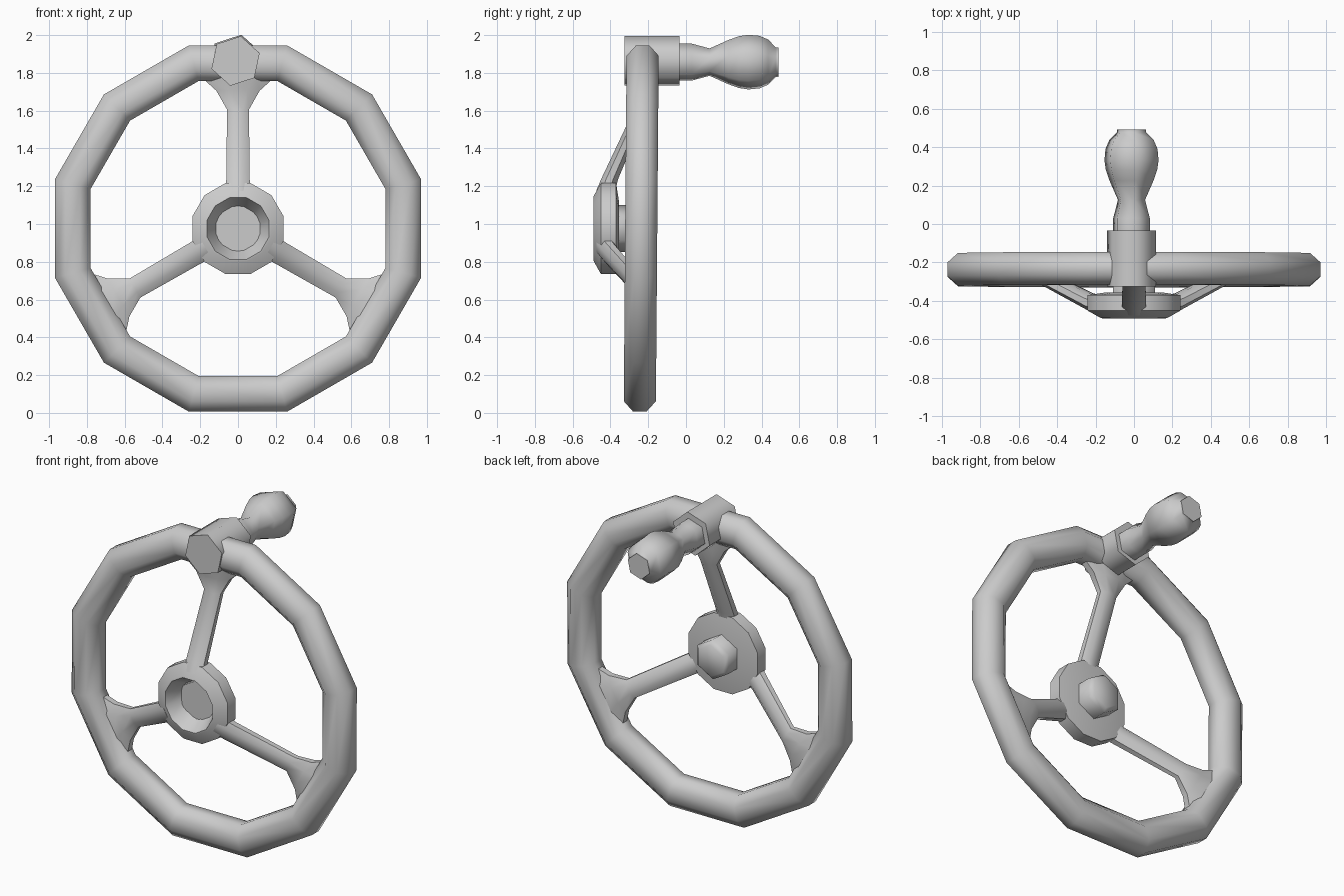
import bpy
import math

if "Cube" in bpy.data.objects:
    bpy.data.objects.remove(bpy.data.objects["Cube"])

CZ = 0.976  # wheel centre height


def make(name, verts, faces, angle):
    me = bpy.data.meshes.new(name)
    me.from_pydata(verts, [], faces)
    me.validate()
    ob = bpy.data.objects.new(name, me)
    bpy.context.collection.objects.link(ob)
    bpy.ops.object.select_all(action='DESELECT')
    ob.select_set(True)
    bpy.context.view_layer.objects.active = ob
    bpy.ops.object.mode_set(mode='EDIT')
    bpy.ops.mesh.select_all(action='SELECT')
    bpy.ops.mesh.normals_make_consistent(inside=False)
    bpy.ops.object.mode_set(mode='OBJECT')
    bpy.ops.object.shade_smooth_by_angle(angle=math.radians(angle))
    return ob


def loft(name, rings, angle, closed=False):
    """Skin a list of equal-sized rings, capped or closed into a loop."""
    n, m = len(rings[0]), len(rings)
    verts = [p for r in rings for p in r]
    faces = []
    for i in range(m if closed else m - 1):
        a, b = i * n, (i + 1) % m * n
        faces += [(a + j, a + (j + 1) % n, b + (j + 1) % n, b + j) for j in range(n)]
    if not closed:
        faces += [tuple(range(n)), tuple(range((m - 1) * n, m * n))]
    return make(name, verts, faces, angle)


def lathe(name, profile, sides, phase, cx, cz, angle):
    """Turn (radius, y) points around the y axis."""
    rings = []
    for r, y in profile:
        rings.append([(cx + r * math.cos(math.radians(phase) + k * math.tau / sides), y,
                       cz + r * math.sin(math.radians(phase) + k * math.tau / sides))
                      for k in range(sides)])
    return loft(name, rings, angle)


# Twelve-sided rim with an eight-sided tube, leaning very slightly
rings = []
for k in range(12):
    a = math.radians(15 + 30 * k)
    ring = []
    for j in range(8):
        t = math.radians(22.5 + 45 * j)
        r = 0.906 + 0.106 * math.cos(t)
        z = r * math.sin(a)
        ring.append((r * math.cos(a), -0.237 + 0.092 * math.sin(t) + 0.008 * z, CZ + z))
    rings.append(ring)
loft("rim", rings, 55, closed=True)

# Hub with a concave front, and the six-sided boss behind it
lathe("hub", [(0.12, -0.40), (0.17, -0.49), (0.18, -0.488), (0.25, -0.45),
              (0.25, -0.37), (0.15, -0.355)], 12, 15, 0, CZ, 50)
lathe("hub_boss", [(0.125, -0.405), (0.125, -0.27), (0.10, -0.245)], 6, 90, 0, CZ, 65)

# Three dished spokes flaring into the rim: radius, half width, front y, back y
SECTIONS = [(0.20, 0.065, -0.475, -0.375), (0.26, 0.062, -0.45, -0.36),
            (0.63, 0.058, -0.275, -0.205), (0.73, 0.115, -0.28, -0.19),
            (0.82, 0.215, -0.285, -0.185)]
OCT = [(1, -.42), (1, .42), (.42, 1), (-.42, 1), (-1, .42), (-1, -.42), (-.42, -1), (.42, -1)]
for i, deg in enumerate((90, 210, 330)):
    c, s = math.cos(math.radians(deg)), math.sin(math.radians(deg))
    rings = [[(r * c - u * w * s, (f + b) / 2 + v * (b - f) / 2, CZ + r * s + u * w * c)
              for u, v in OCT] for r, w, f, b in SECTIONS]
    loft(f"spoke_{i + 1}", rings, 50)

# Six-sided clamp around the rim and the turned grip
lathe("handle_collar", [(0.134, -0.325), (0.134, -0.035)], 6, 18, -0.013, 1.863, 65)
lathe("handle_grip", [(0.10, -0.05), (0.10, 0.03), (0.074, 0.125), (0.12, 0.225),
                      (0.14, 0.28), (0.148, 0.33), (0.142, 0.39), (0.122, 0.435),
                      (0.08, 0.475), (0.08, 0.49)], 6, 18, -0.013, 1.857, 65)
